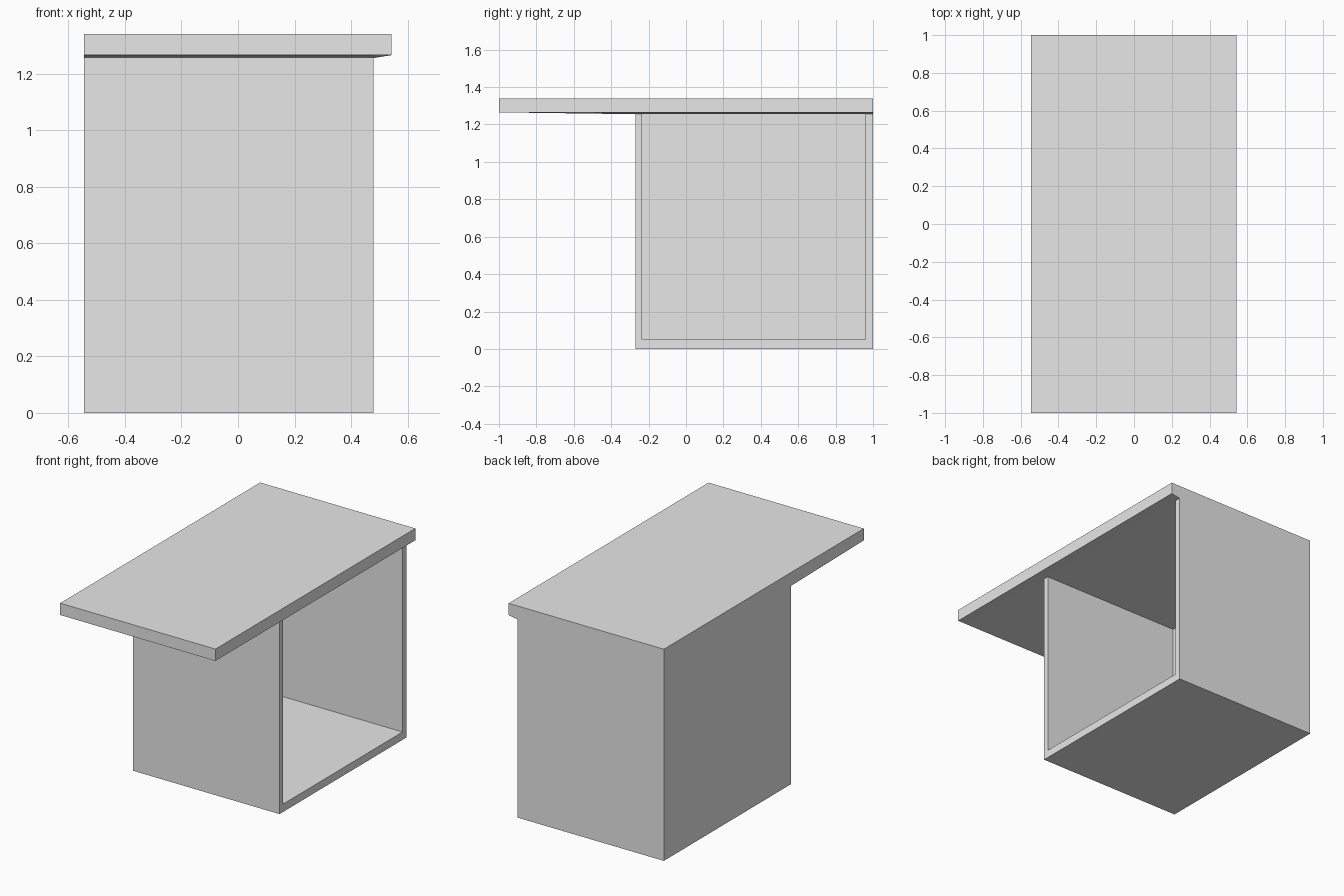
import bpy
import bmesh

if "Cube" in bpy.data.objects:
    bpy.data.objects.remove(bpy.data.objects["Cube"], do_unlink=True)

grey = bpy.data.materials.new("plain_grey")
grey.use_nodes = True
GREY = (0.8, 0.8, 0.8, 1)
grey.diffuse_color = GREY
for node in grey.node_tree.nodes:
    if node.type == "BSDF_PRINCIPLED":
        node.inputs["Base Color"].default_value = GREY

LEFT, RIGHT, EAVE = -0.545, 0.48, 0.542
FRONT, BACK, TIP = -0.27, 1.0, -1.0
WALL_TOP, RIM, TOP = 1.255, 1.265, 1.34


def finish(name, bm):
    bmesh.ops.recalc_face_normals(bm, faces=bm.faces)
    mesh = bpy.data.meshes.new(name)
    bm.to_mesh(mesh)
    bm.free()
    mesh.materials.append(grey)
    obj = bpy.data.objects.new(name, mesh)
    bpy.context.collection.objects.link(obj)


def prism(name, plan, z0, z1):
    bm = bmesh.new()
    base = bm.faces.new([bm.verts.new((x, y, z0)) for x, y in plan])
    new = bmesh.ops.extrude_face_region(bm, geom=[base], use_keep_orig=True)
    moved = [v for v in new["geom"] if isinstance(v, bmesh.types.BMVert)]
    bmesh.ops.translate(bm, vec=(0, 0, z1 - z0), verts=moved)
    finish(name, bm)


# Three walls in one U-shaped plan, open on the +x side
IN_X, IN_FRONT, IN_BACK = -0.505, -0.235, 0.96
prism("cabinet_walls", [
    (RIGHT, FRONT), (RIGHT, IN_FRONT), (IN_X, IN_FRONT), (IN_X, IN_BACK),
    (RIGHT, IN_BACK), (RIGHT, BACK), (LEFT, BACK), (LEFT, FRONT)], 0, WALL_TOP)

# Floor panel fitted between the walls
prism("cabinet_floor", [
    (IN_X, IN_FRONT), (RIGHT, IN_FRONT), (RIGHT, IN_BACK), (IN_X, IN_BACK)], 0, 0.05)

# Overhanging top whose underside dips slightly to meet the walls
bm = bmesh.new()
xs, ys = (LEFT, RIGHT, EAVE), (TIP, FRONT, BACK)
under = [[bm.verts.new((x, y, WALL_TOP if x <= RIGHT and y >= FRONT else RIM))
          for y in ys] for x in xs]
for i in range(2):
    for j in range(2):
        bm.faces.new((under[i][j], under[i][j + 1],
                      under[i + 1][j + 1], under[i + 1][j]))
lid = [bm.verts.new((x, y, TOP)) for x, y in
       ((LEFT, TIP), (EAVE, TIP), (EAVE, BACK), (LEFT, BACK))]
bm.faces.new(lid)
edges = ([row[0] for row in under], under[2],
         [row[2] for row in reversed(under)], under[0][::-1])
for k, lower in enumerate(edges):
    bm.faces.new(list(lower) + [lid[(k + 1) % 4], lid[k]])
finish("overhanging_top", bm)
